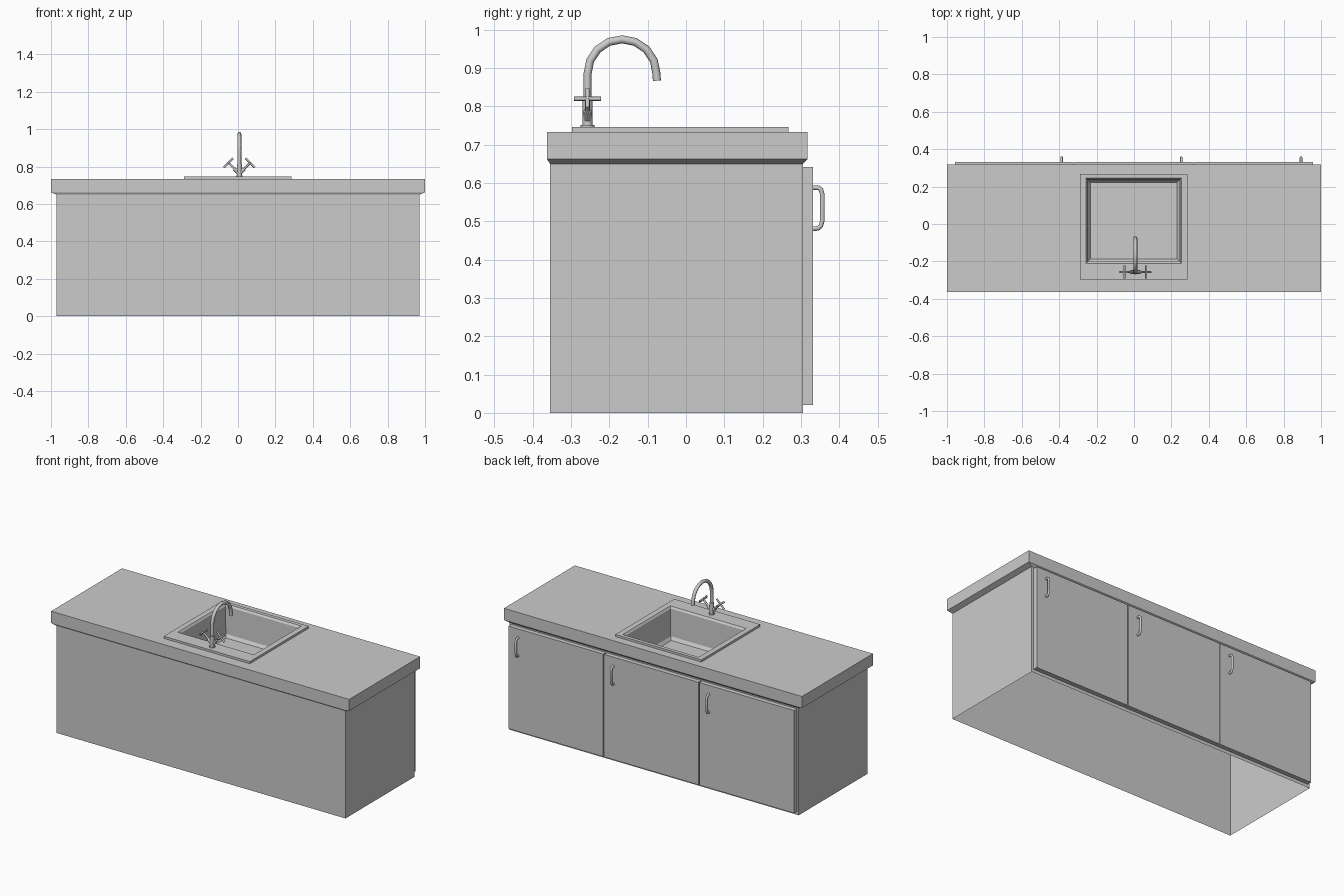
import bpy, bmesh, math
from mathutils import Vector

if "Cube" in bpy.data.objects:
    bpy.data.objects.remove(bpy.data.objects["Cube"])


def finish(name, bm, angle=None):
    mesh = bpy.data.meshes.new(name)
    bm.to_mesh(mesh)
    bm.free()
    ob = bpy.data.objects.new(name, mesh)
    bpy.context.collection.objects.link(ob)
    if angle:
        bpy.ops.object.select_all(action='DESELECT')
        ob.select_set(True)
        bpy.context.view_layer.objects.active = ob
        bpy.ops.object.shade_smooth_by_angle(angle=math.radians(angle))
    return ob


def loft(name, rings, cap_end=False, angle=None):
    """Skin rectangular rings (x0, x1, y0, y1, z)."""
    bm = bmesh.new()
    loops = [[bm.verts.new(p) for p in ((a, c, z), (b, c, z), (b, d, z), (a, d, z))]
             for a, b, c, d, z in rings]
    for lo, hi in zip(loops, loops[1:]):
        for i in range(4):
            j = (i + 1) % 4
            bm.faces.new((lo[i], lo[j], hi[j], hi[i]))
    if cap_end:
        bm.faces.new(loops[-1])
    return finish(name, bm, angle)


def box(name, x0, x1, y0, y1, z0, z1):
    bm = bmesh.new()
    bmesh.ops.create_cube(bm, size=1)
    for v in bm.verts:
        v.co = ((x0, x1)[v.co.x > 0], (y0, y1)[v.co.y > 0], (z0, z1)[v.co.z > 0])
    return finish(name, bm)


def tube(name, pts, radius, res=2):
    cu = bpy.data.curves.new(name, 'CURVE')
    cu.dimensions = '3D'
    cu.bevel_depth = radius
    cu.bevel_resolution = res
    cu.use_fill_caps = True
    sp = cu.splines.new('POLY')
    sp.points.add(len(pts) - 1)
    for p, co in zip(sp.points, pts):
        p.co = (*co, 1)
    ob = bpy.data.objects.new(name, cu)
    bpy.context.collection.objects.link(ob)
    return ob


# Cabinet shell, open underneath
body = (-0.97, 0.97, -0.355, 0.305)
loft("cabinet_body", [body + (0,), body + (0.65,)])

# Countertop with flared underside and a sink cut-out
top = (-1, 1, -0.363, 0.317)
hole = (-0.257, 0.253, -0.21, 0.245)
loft("countertop", [body + (0.65,), top + (0.662,), top + (0.733,), hole + (0.733,)])

# Sink: raised rim, basin walls, chamfered floor
rim = (-0.29, 0.287, -0.297, 0.267)


def inset(r, d):
    return (r[0] + d, r[1] - d, r[2] + d, r[3] - d)


loft("sink", [rim + (0.732,), rim + (0.746,), hole + (0.746,),
              inset(hole, 0.008) + (0.735,), inset(hole, 0.012) + (0.57,),
              inset(hole, 0.024) + (0.552,)], cap_end=True)

# Doors and pull handles
for i, (x0, x1) in enumerate(((-0.957, -0.323), (-0.317, 0.317), (0.323, 0.957))):
    box(f"door_{i + 1}", x0, x1, 0.304, 0.332, 0.02, 0.642)
    hx = x1 - 0.064
    path = [(0.330, 0.588), (0.345, 0.588), (0.352, 0.583), (0.356, 0.570),
            (0.356, 0.503), (0.352, 0.488), (0.345, 0.482), (0.330, 0.480)]
    tube(f"door_handle_{i + 1}", [(hx, y, z) for y, z in path], 0.007, 1)

# Faucet: flange, column and gooseneck spout
fx, fy = 0.007, -0.257
tube("faucet_flange", [(fx, fy, 0.744), (fx, fy, 0.751)], 0.018)
tube("faucet_column", [(fx, fy, 0.748), (fx, fy, 0.815)], 0.0135)
cy, cz, r = -0.167, 0.885, 0.09
arc = [(fx, cy - r * math.cos(t), cz + r * math.sin(t))
       for t in (math.pi * k / 8 for k in range(9))]
tube("faucet_spout", [(fx, fy, 0.80)] + arc + [(fx, cy + r + 0.001, 0.867)], 0.0105)

# Angled taps with cross grips
for side, label in ((-1, "left"), (1, "right")):
    start = Vector((fx, fy, 0.762))
    out = Vector((side, 0, 1)).normalized()
    tip = start + out * 0.082
    across = Vector((side, 0, -1)).normalized()
    tube(f"tap_body_{label}", [start, start + out * 0.036], 0.010)
    tube(f"tap_stem_{label}", [start, tip], 0.006)
    tube(f"tap_grip_a_{label}", [tip - across * 0.035, tip + across * 0.035], 0.0055)
    tube(f"tap_grip_b_{label}", [tip - Vector((0, 0.035, 0)), tip + Vector((0, 0.035, 0))], 0.0055)
